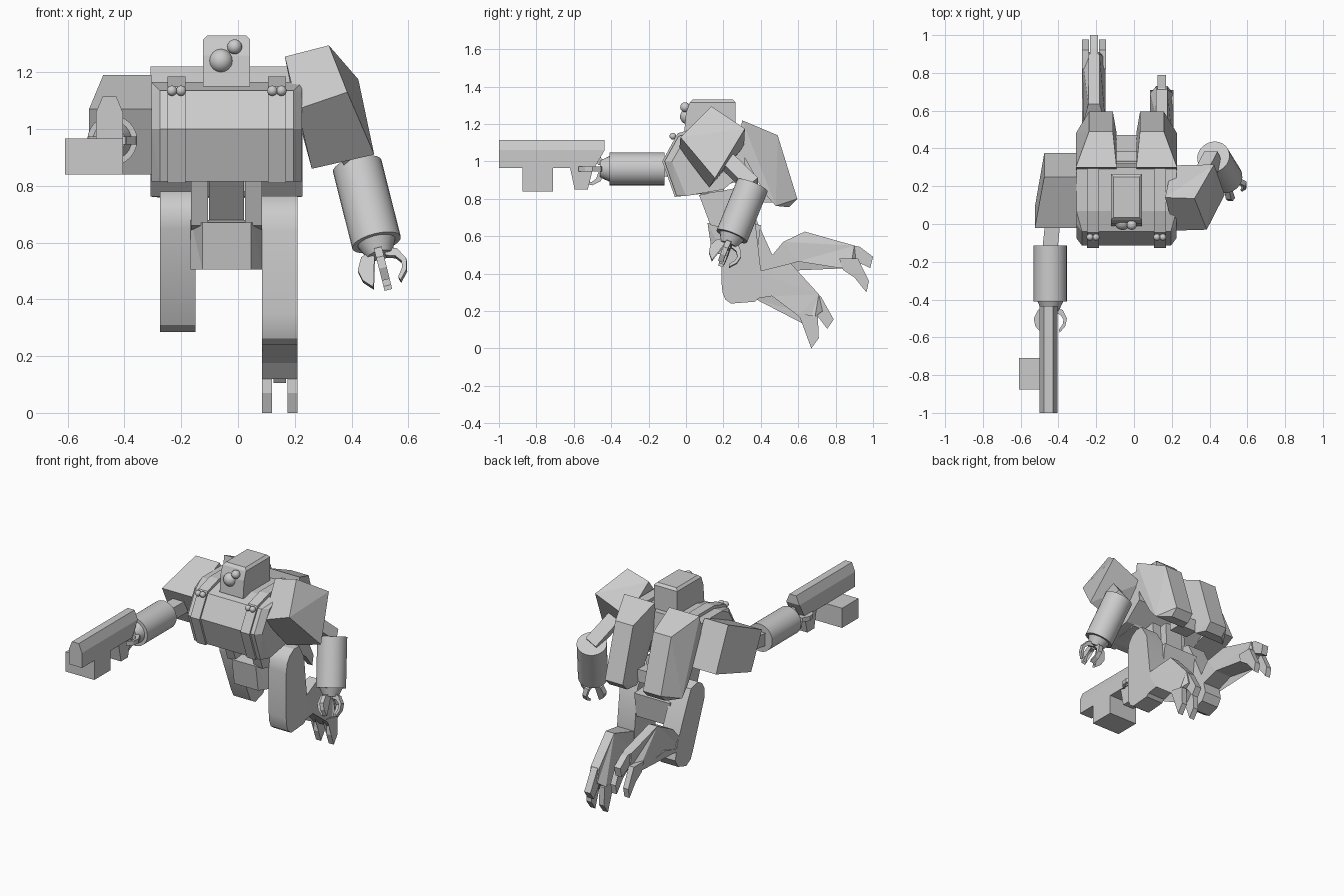
import bpy
import bmesh
from math import pi
from mathutils import Vector, Matrix

default_cube = bpy.data.objects.get("Cube")
if default_cube:
    bpy.data.objects.remove(default_cube, do_unlink=True)

grey = bpy.data.materials.new("plain_grey")
grey.use_nodes = True
grey_colour = (0.6, 0.6, 0.6, 1)
grey.diffuse_color = grey_colour
grey.node_tree.nodes["Principled BSDF"].inputs["Base Color"].default_value = grey_colour

BODY_X = -0.04  # centre line of the body


def finish(name, bm, smooth=False):
    """Turn a bmesh into a named grey object."""
    bmesh.ops.recalc_face_normals(bm, faces=bm.faces[:])
    mesh = bpy.data.meshes.new(name)
    bm.to_mesh(mesh)
    bm.free()
    mesh.materials.append(grey)
    obj = bpy.data.objects.new(name, mesh)
    bpy.context.scene.collection.objects.link(obj)
    if smooth:
        bpy.ops.object.select_all(action='DESELECT')
        obj.select_set(True)
        bpy.context.view_layer.objects.active = obj
        bpy.ops.object.shade_smooth_by_angle()
    return obj


def hull(name, points):
    """Convex solid around a few points."""
    bm = bmesh.new()
    for p in points:
        bm.verts.new(p)
    bmesh.ops.convex_hull(bm, input=bm.verts[:])
    loose = [v for v in bm.verts if not v.link_faces]
    bmesh.ops.delete(bm, geom=loose, context='VERTS')
    bmesh.ops.dissolve_limit(bm, angle_limit=0.08, verts=bm.verts[:], edges=bm.edges[:])
    return finish(name, bm)


def prism(name, profile, half, centre=0, frame=None, smooth=False):
    """Side profile (y, z, optional own half width) given thickness along x."""
    bm = bmesh.new()
    rows = []
    for sign in (-1, 1):
        row = []
        for y, z, *own in profile:
            p = Vector((centre + sign * (own[0] if own else half), y, z))
            row.append(bm.verts.new(frame @ p if frame else p))
        rows.append(row)
    count = len(profile)
    for i in range(count):
        j = (i + 1) % count
        bm.faces.new((rows[0][i], rows[0][j], rows[1][j], rows[1][i]))
    caps = [bm.faces.new(row) for row in rows]
    bmesh.ops.triangulate(bm, faces=caps, ngon_method='EAR_CLIP')
    return finish(name, bm, smooth)


def box(name, low, high):
    return hull(name, [(x, y, z) for x in (low[0], high[0])
                       for y in (low[1], high[1]) for z in (low[2], high[2])])


def frame_along(start, end, ref):
    """Frame at start with z towards end."""
    z = (Vector(end) - Vector(start)).normalized()
    x = z.cross(Vector(ref)).normalized()
    y = z.cross(x)
    rot = Matrix((x, y, z)).transposed().to_4x4()
    return Matrix.Translation(start) @ rot


def cone(name, frame, z0, z1, r0, r1):
    bm = bmesh.new()
    place = frame @ Matrix.Translation((0, 0, (z0 + z1) / 2))
    bmesh.ops.create_cone(bm, cap_ends=True, segments=24, radius1=r0, radius2=r1,
                          depth=z1 - z0, matrix=place)
    return finish(name, bm, True)


def ball(name, centre, radius):
    bm = bmesh.new()
    bmesh.ops.create_uvsphere(bm, u_segments=20, v_segments=12, radius=radius,
                              matrix=Matrix.Translation(centre))
    return finish(name, bm, True)


# Torso: a faceted chest with narrower front panel
front = [(-.04, 1.135), (-.115, 1.0), (-.05, .815)]
core = [(0, 1.13), (-.075, 1.0), (0, .815), (.2, .85), (.32, .95), (.3, 1.165), (.07, 1.165)]
hull("torso", [(BODY_X + s * w, y, z) for s in (-1, 1)
               for pts, w in ((front, .235), (core, .265)) for y, z in pts])

# Straps, rivets and boosters on both sides
strap = [(.3, 1.185), (.07, 1.185), (-.045, 1.15), (-.127, 1.0), (-.06, .81), (.2, .84)]
for side, s in (("left", 1), ("right", -1)):
    x = BODY_X + s * .177
    prism(side + "_strap", strap, .032, x)
    for k in (-1, 1):
        ball(side + "_rivet", (x + k * .016, -.07, 1.135), .018)
    inner, outer = BODY_X + s * .052, BODY_X + s * .268
    wide = [(.3, 1.22), (.28, 1.08), (.42, .83), (.48, .762)]
    narrow = [(.49, 1.14), (.595, .8), (.55, .755)]
    hull(side + "_booster",
         [(x, y, z) for y, z in wide for x in (inner, outer)] +
         [(x, y, z) for y, z in narrow for x in (inner + s * .02, outer - s * .07)])

# Head and eyes
hull("head", [(BODY_X + s * w, y, z) for s in (-1, 1)
              for y, z, w in ((-.01, 1.15, .083), (.0, 1.26, .083), (.02, 1.315, .083),
                              (.035, 1.33, .068), (.25, 1.33, .068), (.265, 1.315, .083),
                              (.265, 1.15, .083))])
ball("large_eye", (-.06, .01, 1.24), .042)
ball("small_eye", (-.012, -.005, 1.29), .026)

# Waist, side braces and pelvis
prism("waist", [(.07, .83), (.22, .65), (.34, .6), (.33, .86)], .062, BODY_X)
for s in (-1, 1):
    prism("waist_brace", [(.07, .82), (.13, .66), (.3, .62), (.28, .86)], .03,
          BODY_X + s * .095)
prism("pelvis", [(.115, .67, .085), (.14, .505, .085), (.2, .505), (.38, .505), (.4, .66),
                 (.2, .68)], .127, BODY_X)
box("rear_bar", (-.1, .38, .78), (.03, .47, .86))

# Legs: thigh, lower leg, two side toes and a middle toe
RIGHT_LEG, LEFT_LEG, LEG = -.212, .147, .062
prism("left_thigh", [(.27, .765), (.228, .74), (.2, .7), (.19, .64), (.19, .35), (.195, .3),
                     (.21, .262), (.24, .24), (.37, .25), (.4, .28), (.4, .42), (.37, .68),
                     (.32, .765)], LEG, LEFT_LEG, smooth=True)
prism("left_lower_leg", [(.38, .41), (.56, .455, .03), (.71, .29, .03), (.73, .2, .03),
                         (.69, .17), (.65, .12), (.6, .175), (.46, .28), (.37, .265)],
      LEG, LEFT_LEG)
prism("right_thigh", [(.27, .78), (.228, .755), (.205, .715), (.205, .65), (.32, .36),
                      (.345, .31), (.39, .285), (.47, .31), (.5, .36), (.48, .46),
                      (.38, .68), (.34, .76)], LEG, RIGHT_LEG, smooth=True)
prism("right_lower_leg", [(.42, .45), (.52, .57), (.635, .625, .03), (.9, .55, .03),
                          (.91, .46, .03), (.88, .43), (.82, .43), (.6, .465), (.42, .41)],
      LEG, RIGHT_LEG)
left_toe = [(.6, .19), (.65, .12), (.645, .07), (.67, 0), (.71, .055), (.705, .17)]
right_toe = [(.82, .48), (.84, .42), (.9, .38), (.965, .3), (.978, .36), (.92, .48)]
for s in (-1, 1):
    prism("left_side_toe", left_toe, .018, LEFT_LEG + s * .045)
    prism("right_side_toe", right_toe, .018, RIGHT_LEG + s * .045)
prism("left_middle_toe", [(.68, .3), (.72, .28), (.79, .155), (.755, .105), (.69, .19)],
      .022, LEFT_LEG)
prism("right_middle_toe", [(.88, .555), (.93, .543), (1.0, .49), (.985, .43), (.89, .475)],
      .022, RIGHT_LEG)

# Shoulders: tilted blocks, narrower on the face away from the arm
hull("left_shoulder", [(.165, .14, 1.255), (.32, .135, 1.295), (.21, -.035, 1.07),
                       (.385, -.03, 1.13), (.26, .125, .86), (.48, .155, .91),
                       (.2, .31, 1.08), (.424, .315, 1.175)])
hull("right_shoulder", [(x, y, z) for y, z, outer in
                        ((.25, 1.19, -.475), (-.02, 1.07, -.525), (.09, .84, -.525),
                         (.375, .92, -.475)) for x in (-.305, outer)])

# Arms: strut, forearm drum, wrist and hooked fingers
finger = [(.02, .03), (.065, .045), (.088, .09), (.08, .13), (.05, .165), (.045, .15),
          (.066, .12), (.07, .095), (.052, .07), (.02, .06)]


def arm(side, shoulder, elbow, hand, ref):
    limb = frame_along(shoulder, elbow, ref)
    reach = (Vector(elbow) - Vector(shoulder)).length
    prism(side + "_upper_arm", [(-.04, 0), (.04, 0), (.04, reach), (-.04, reach)], .04, 0, limb)
    frame = frame_along(elbow, hand, ref)
    length = (Vector(hand) - Vector(elbow)).length
    cone(side + "_forearm", frame, 0, length, .088, .088)
    cone(side + "_wrist", frame, length, length + .05, .068, .045)
    for turn in range(4):
        grip = frame @ Matrix.Translation((0, 0, length)) @ Matrix.Rotation(
            turn * pi / 2, 4, 'Z')
        prism(side + "_finger", finger, .014, 0, grip)


arm("left", (.34, .2, 1.02), (.42, .355, .87), (.488, .245, .6), (0, 1, 0))
arm("right", (-.425, .06, .97), (-.443, -.115, .96), (-.443, -.41, .96), (0, 0, 1))

# Gun: barrel with bevelled top, side magazine and grip
GUN_X = -.453
hull("gun_body", [(GUN_X + s * w, y, z) for s in (-1, 1)
                  for y, z, w in ((-1, 1.115, .024), (-.435, 1.115, .024), (-.435, 1.06, .047),
                                  (-.49, .965, .047), (-1, .965, .047), (-1, 1.06, .047))])
box("gun_magazine", (-.61, -.875, .84), (-.406, -.71, .966))
prism("gun_grip", [(-.625, .99), (-.595, .85), (-.525, .85), (-.49, .99)], .04, GUN_X)
